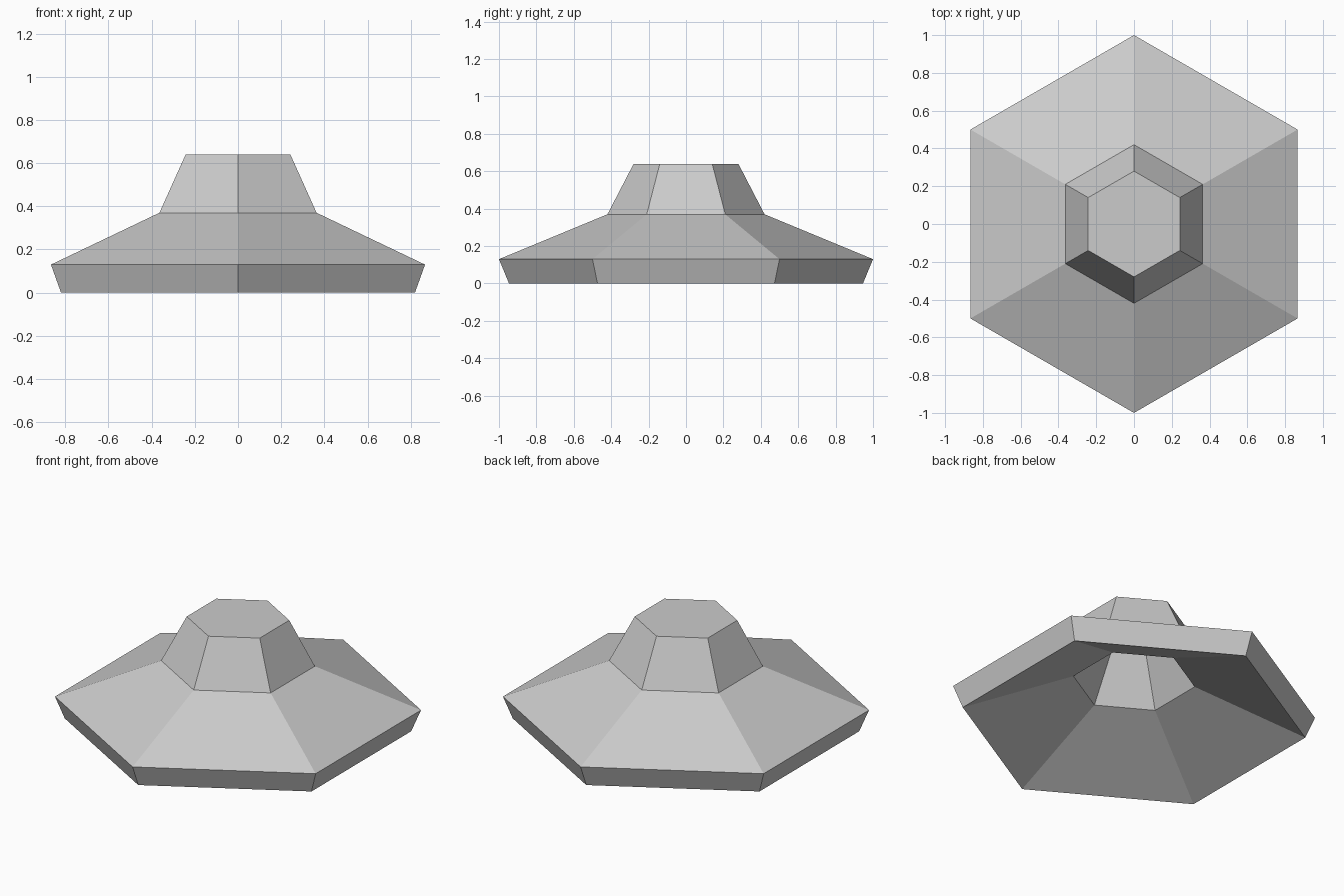
import bpy, bmesh, math

if "Cube" in bpy.data.objects:
    bpy.data.objects.remove(bpy.data.objects["Cube"])

# Matte grey
grey = bpy.data.materials.new("light_grey")
grey.diffuse_color = (0.6, 0.6, 0.6, 1)
grey.use_nodes = True
grey.node_tree.nodes["Principled BSDF"].inputs["Base Color"].default_value = grey.diffuse_color

# Six-sided hat shell: (radius, height) of brim edge, crown base, crown top
profile = [(1.0, 0.13), (0.42, 0.37), (0.28, 0.64)]
SIDES = 6

bm = bmesh.new()
rings = []
for r, z in profile:
    angles = [math.pi / 2 + 2 * math.pi * i / SIDES for i in range(SIDES)]
    rings.append([bm.verts.new((r * math.cos(a), r * math.sin(a), z)) for a in angles])
for low, high in zip(rings, rings[1:]):
    for i in range(SIDES):
        j = (i + 1) % SIDES
        bm.faces.new((low[i], low[j], high[j], high[i]))
bm.faces.new(rings[-1])  # flat crown top

mesh = bpy.data.meshes.new("hat")
bm.to_mesh(mesh)
bm.free()
mesh.materials.append(grey)
hat = bpy.data.objects.new("hat", mesh)
bpy.context.collection.objects.link(hat)

# Wall thickness, growing inward and down to the ground
shell = hat.modifiers.new("thickness", 'SOLIDIFY')
shell.thickness = 0.14
shell.offset = -1
